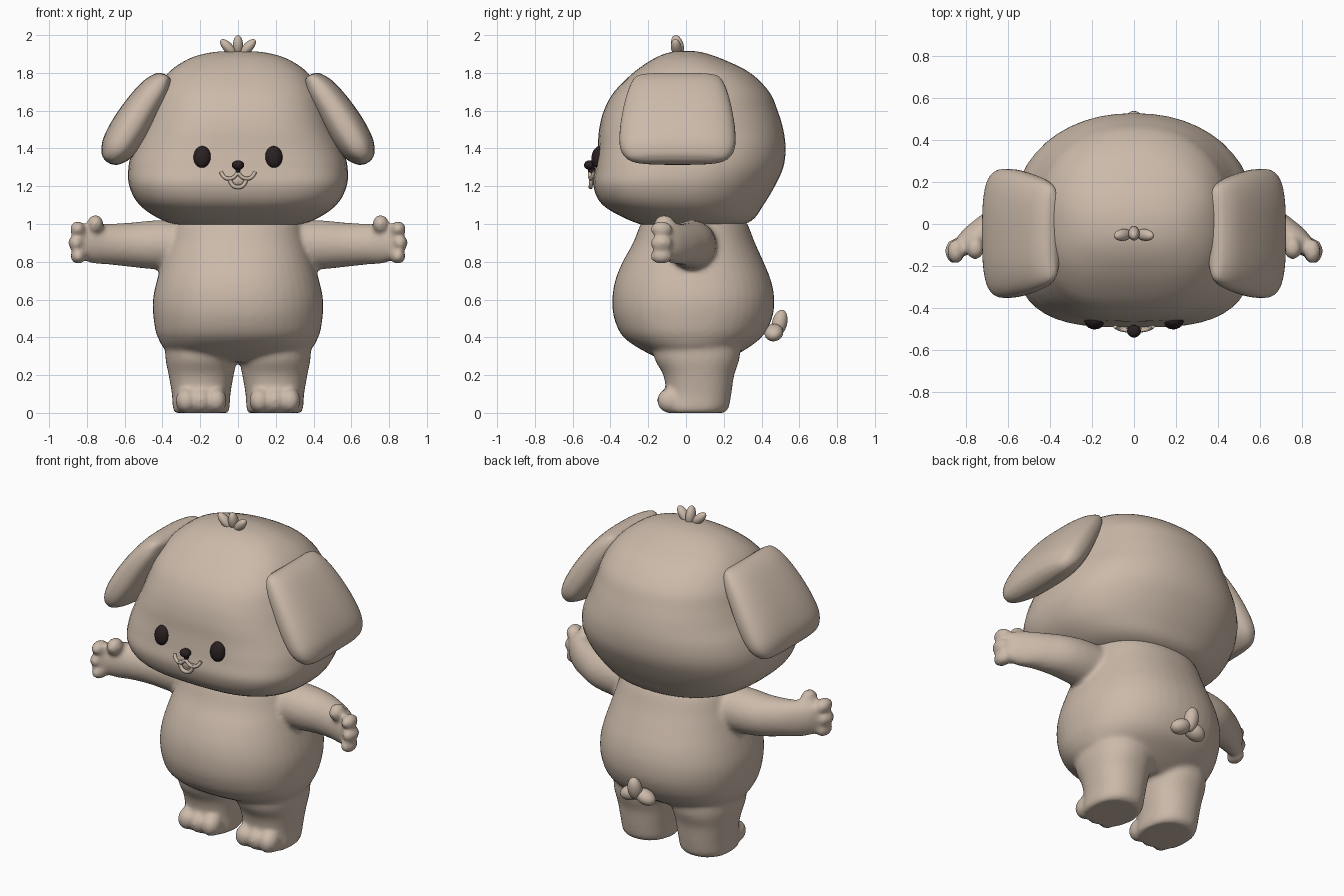
import bpy, bmesh
from math import cos, sin, pi
from mathutils import Vector, Matrix, Euler

cube = bpy.data.objects.get("Cube")
if cube:
    bpy.data.objects.remove(cube)


def material(name, color):
    m = bpy.data.materials.new(name)
    m.use_nodes = True
    m.diffuse_color = (*color, 1)
    m.node_tree.nodes["Principled BSDF"].inputs["Base Color"].default_value = (*color, 1)
    return m


FUR = material("warm beige fur", (0.60, 0.49, 0.40))
DARK = material("dark brown", (0.022, 0.014, 0.015))


def finish(bm, name, mat):
    bmesh.ops.recalc_face_normals(bm, faces=bm.faces)
    me = bpy.data.meshes.new(name)
    bm.to_mesh(me)
    bm.free()
    me.materials.append(mat)
    for p in me.polygons:
        p.use_smooth = True
    ob = bpy.data.objects.new(name, me)
    bpy.context.collection.objects.link(ob)
    return ob


def refine(rows, steps=5):
    """Smoothly interpolate a list of section tuples."""
    out = []
    for i in range(len(rows) - 1):
        quad = [rows[min(max(i + k, 0), len(rows) - 1)] for k in (-1, 0, 1, 2)]
        for s in range(steps):
            t = s / steps
            out.append([b + (c - a) * t / 2 + (2*a - 5*b + 4*c - d) * t*t / 2
                        + (3*b - a - 3*c + d) * t**3 / 2 for a, b, c, d in zip(*quad)])
    return out + [list(rows[-1])]


def power(v, e):
    return abs(v) ** (2 / e) * (1 if v > 0 else -1)


def loft(bm, rows, section, n=48):
    """Skin the closed sections made from each refined row."""
    rings = [[bm.verts.new(section(r, 2 * pi * k / n)) for k in range(n)] for r in refine(rows)]
    for a, b in zip(rings, rings[1:]):
        for k in range(n):
            j = (k + 1) % n
            bm.faces.new((a[k], a[j], b[j], b[k]))
    bm.faces.new(rings[0])
    bm.faces.new(rings[-1])


def blob(bm, loc, size, rot=(0, 0, 0)):
    mat = Matrix.LocRotScale(Vector(loc), Euler(rot), Vector(size))
    bmesh.ops.create_uvsphere(bm, u_segments=24, v_segments=16, radius=1, matrix=mat)


def upright(cx=0, e_back=2.2):
    """Row: height, half width, front y, back y, front squareness."""
    def section(r, a):
        z, w, yf, yb, e = r
        mid = (yf + yb) / 2
        c, s = cos(a), sin(a)
        e = e if s < 0 else e_back
        return (cx + w * power(c, e), mid + (yb - yf) / 2 * power(s, e), z)
    return section


# Head: rounded dome with full cheeks and a flat face
bm = bmesh.new()
loft(bm, [
    (.975, .1, -.05, .1, 2), (.985, .26, -.18, .25, 2.2), (1.02, .4, -.3, .35, 2.5),
    (1.1, .52, -.44, .41, 3), (1.2, .575, -.49, .47, 3.2), (1.3, .58, -.48, .515, 3.1),
    (1.4, .555, -.468, .527, 2.9), (1.5, .51, -.46, .515, 2.8), (1.6, .475, -.435, .485, 2.7),
    (1.7, .44, -.38, .44, 2.7), (1.8, .37, -.28, .34, 2.7), (1.87, .27, -.18, .2, 2.5),
    (1.905, .16, -.1, .1, 2.2), (1.917, .04, -.03, .03, 2)], upright())
finish(bm, "head", FUR)

# Body, legs, arms and paws fused into one soft skin
bm = bmesh.new()
loft(bm, [
    (.27, .16, -.1, .2, 2), (.32, .36, -.21, .29, 2.2), (.4, .425, -.33, .4, 2.2),
    (.5, .447, -.38, .455, 2.2), (.6, .45, -.39, .467, 2.2), (.7, .43, -.375, .45, 2.2),
    (.8, .4, -.335, .41, 2.2), (.9, .37, -.28, .365, 2.2), (1, .34, -.24, .325, 2.2),
    (1.06, .3, -.2, .28, 2.2)], upright())


def arm_section(side):
    def section(r, a):
        x, y, z, ry, rz = r
        return (side * x, y + ry * cos(a), z + rz * sin(a))
    return section


for side in (-1, 1):
    loft(bm, [
        (0, .14, -.1, .2, 2.5), (.025, .15, -.12, .225, 2.5), (.1, .155, -.105, .24, 2.4),
        (.2, .172, -.12, .255, 2.3), (.3, .19, -.17, .285, 2.2), (.45, .19, -.17, .28, 2.2)],
        upright(side * .195))
    for x in (.115, .195, .275):
        blob(bm, (side * x, -.085, .065), (.056, .07, .066))
    loft(bm, [
        (.2, .03, .89, .13, .125), (.42, .03, .89, .13, .13), (.56, .02, .89, .118, .118),
        (.68, -.02, .893, .095, .108), (.76, -.06, .895, .078, .105),
        (.82, -.095, .9, .06, .09), (.855, -.115, .9, .03, .06)], arm_section(side))
    blob(bm, (side * .755, -.115, 1), (.043, .055, .05))
    for x, z in ((.848, .973), (.858, .9), (.846, .83)):
        blob(bm, (side * x, -.13, z), (.041, .06, .042))
body = finish(bm, "body", FUR)
fuse = body.modifiers.new("fuse", "REMESH")
fuse.mode = "VOXEL"
fuse.voxel_size = .014
fuse.use_smooth_shade = True
soft = body.modifiers.new("soften", "SMOOTH")
soft.factor = .5
soft.iterations = 7


# Floppy ears: thick rounded pads leaning out from the crown
def ear_section(side):
    u, v = Vector((.85 * side, 0, .53)), Vector((0, 1, 0))

    def section(r, a):
        x, z, t, w = r
        return Vector((side * x, -.045, z)) + u * t * power(cos(a), 2.5) + v * w * power(sin(a), 2.8)
    return section


for side, name in ((1, "left_ear"), (-1, "right_ear")):
    bm = bmesh.new()
    loft(bm, [
        (.375, 1.785, .015, .17), (.39, 1.775, .045, .22), (.43, 1.72, .078, .255),
        (.5, 1.62, .095, .285), (.575, 1.5, .103, .305), (.635, 1.405, .092, .303),
        (.672, 1.35, .06, .265), (.685, 1.33, .03, .2), (.688, 1.325, .008, .1)],
        ear_section(side))
    finish(bm, name, FUR)

# Tuft of hair on the crown
bm = bmesh.new()
blob(bm, (0, -.045, 1.945), (.027, .032, .056), (.25, 0, 0))
for side in (-1, 1):
    blob(bm, (side * .053, -.052, 1.935), (.026, .028, .055), (.1, side * .75, 0))
finish(bm, "hair_tuft", FUR)

# Three-lobed tail
bm = bmesh.new()
blob(bm, (0, .495, .475), (.042, .04, .072), (-.25, 0, 0))
for side in (-1, 1):
    blob(bm, (side * .05, .465, .425), (.065, .05, .043), (.2, side * .35, 0))
finish(bm, "tail", FUR)

# Eyes and nose
for side, name in ((1, "left_eye"), (-1, "right_eye")):
    bm = bmesh.new()
    blob(bm, (side * .19, -.466, 1.355), (.046, .034, .058), (-.2, 0, side * .15))
    finish(bm, name, DARK)
bm = bmesh.new()
blob(bm, (0, -.51, 1.312), (.033, .03, .025))
blob(bm, (0, -.5, 1.285), (.012, .02, .02))
finish(bm, "nose", DARK)


# Mouth: curled upper lip and a small lower lip
def tube(name, points, radius):
    cu = bpy.data.curves.new(name, "CURVE")
    cu.dimensions = "3D"
    cu.bevel_depth = radius
    cu.use_fill_caps = True
    sp = cu.splines.new("NURBS")
    sp.points.add(len(points) - 1)
    for p, (x, y, z) in zip(sp.points, points):
        p.co = (x, y, z, 1)
    sp.use_endpoint_u = True
    sp.order_u = 3
    temp = bpy.data.objects.new(name, cu)
    me = bpy.data.meshes.new_from_object(temp)
    bpy.data.objects.remove(temp)
    bm = bmesh.new()
    bm.from_mesh(me)
    return finish(bm, name, FUR)


half = [(.09, -.487, 1.275), (.075, -.5, 1.24), (.025, -.508, 1.24)]
tube("upper_lip", [(-x, y, z) for x, y, z in half] + [(0, -.51, 1.275)] + half[::-1], .01)
tube("lower_lip", [(-.045, -.5, 1.25), (-.04, -.505, 1.195), (.04, -.505, 1.195), (.045, -.5, 1.25)], .011)
bm = bmesh.new()
blob(bm, (0, -.485, 1.23), (.036, .014, .026))
finish(bm, "mouth_inside", FUR)
